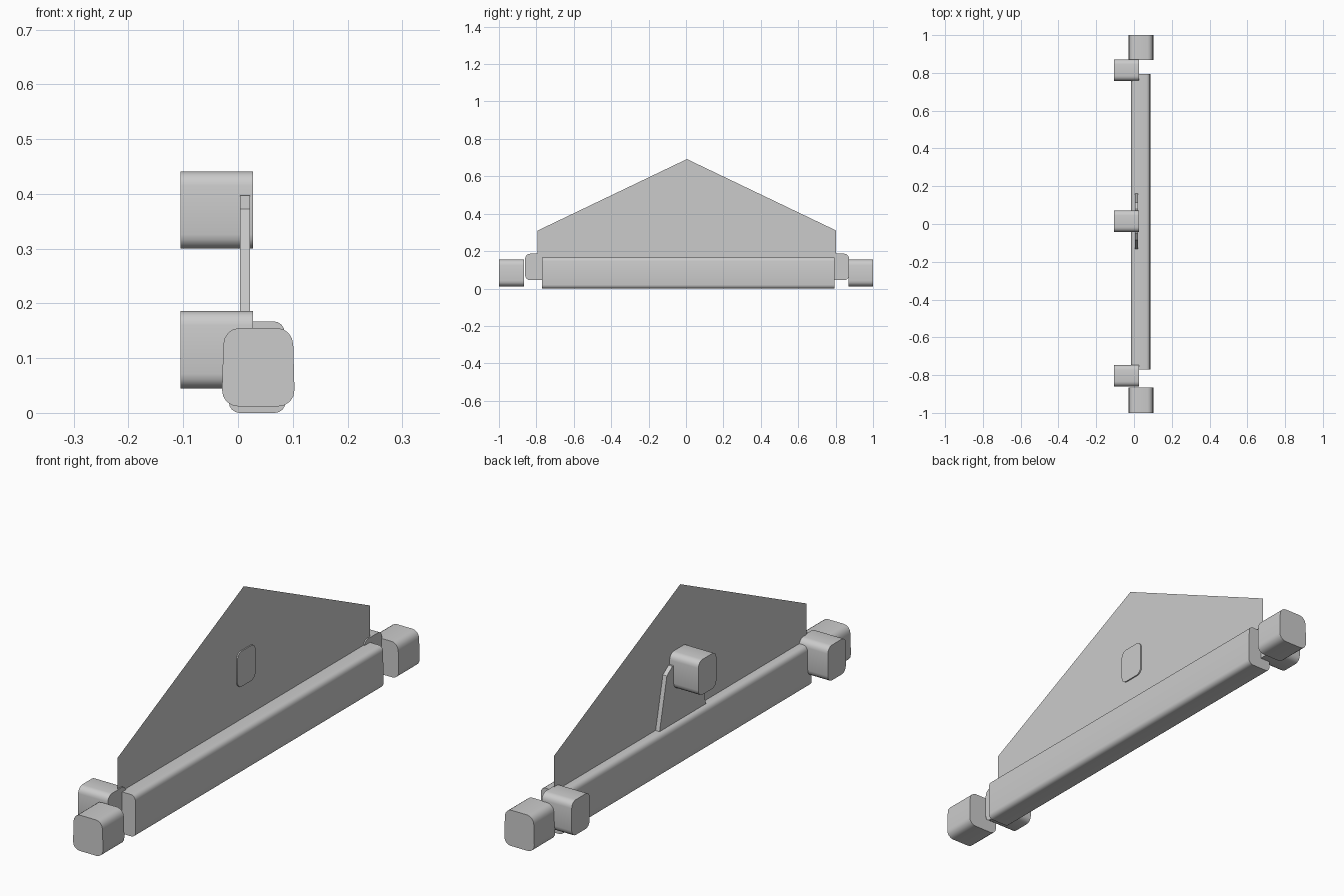
import bpy, bmesh, math
from mathutils import Vector

old = bpy.data.objects.get("Cube")
if old:
    bpy.data.objects.remove(old, do_unlink=True)

grey = bpy.data.materials.new("plain grey")
grey.use_nodes = True
grey.diffuse_color = (0.6, 0.6, 0.6, 1)
grey.node_tree.nodes["Principled BSDF"].inputs["Base Color"].default_value = (0.6, 0.6, 0.6, 1)


def rounded(a0, a1, b0, b1, r, taper=0.0, steps=4):
    """Rounded rectangle profile, narrowing towards the top by taper."""
    pts = []
    corners = [(a1 - r, b1 - r), (a0 + r, b1 - r), (a0 + r, b0 + r), (a1 - r, b0 + r)]
    mid = (a0 + a1) / 2
    for q, (ca, cb) in enumerate(corners):
        for i in range(steps + 1):
            t = math.pi / 2 * (q + i / steps)
            a, b = ca + r * math.cos(t), cb + r * math.sin(t)
            pts.append((mid + (a - mid) * (1 - taper * (b - b0) / (b1 - b0)), b))
    return pts


def extrude(name, axis, profile, lo, hi):
    """Prism along x or y; a zero length leaves a single sheet."""
    bm = bmesh.new()
    place = (lambda a, b: (lo, a, b)) if axis == "x" else (lambda a, b: (a, lo, b))
    face = bm.faces.new([bm.verts.new(place(a, b)) for a, b in profile])
    if hi > lo:
        new = bmesh.ops.extrude_face_region(bm, geom=[face], use_keep_orig=True)["geom"]
        move = Vector((hi - lo, 0, 0)) if axis == "x" else Vector((0, hi - lo, 0))
        bmesh.ops.translate(bm, vec=move, verts=[v for v in new if isinstance(v, bmesh.types.BMVert)])
        bmesh.ops.recalc_face_normals(bm, faces=bm.faces)
    mesh = bpy.data.meshes.new(name)
    bm.to_mesh(mesh)
    bm.free()
    mesh.materials.append(grey)
    ob = bpy.data.objects.new(name, mesh)
    bpy.context.collection.objects.link(ob)
    bpy.ops.object.select_all(action="DESELECT")
    ob.select_set(True)
    bpy.context.view_layer.objects.active = ob
    bpy.ops.object.shade_smooth_by_angle(angle=math.radians(35))
    return ob


# Long base beam
extrude("base_beam", "y", rounded(-0.017, 0.087, 0, 0.167, 0.02, 0.04), -0.77, 0.795)

# End blocks beyond the beam
end_profile = rounded(-0.03, 0.104, 0.012, 0.155, 0.03, 0.06)
extrude("front_end_block", "y", end_profile, -1, -0.865)
extrude("back_end_block", "y", end_profile, 0.868, 1)

# Side blocks: two low ones at the ends, one raised in the middle
for name, y, z in (("front_side_block", -0.803, 0.045),
                   ("back_side_block", 0.815, 0.045),
                   ("middle_side_block", 0.015, 0.3)):
    extrude(name, "x", rounded(y - 0.057, y + 0.057, z, z + 0.141, 0.026), -0.105, 0.027)

# Thin gabled panel
extrude("gabled_panel", "x", [(-0.793, 0.1), (0.803, 0.1), (0.803, 0.31),
                              (0.005, 0.692), (-0.793, 0.31)], 0.022, 0.022)

# Bracket plate carrying the middle block
half = [(0.15, 0.15), (0.1, 0.372), (0.065, 0.397)]
bracket = [(0.015 + a, b) for a, b in half] + [(0.015 - a, b) for a, b in reversed(half)]
extrude("bracket_plate", "x", bracket, 0.004, 0.0215)
